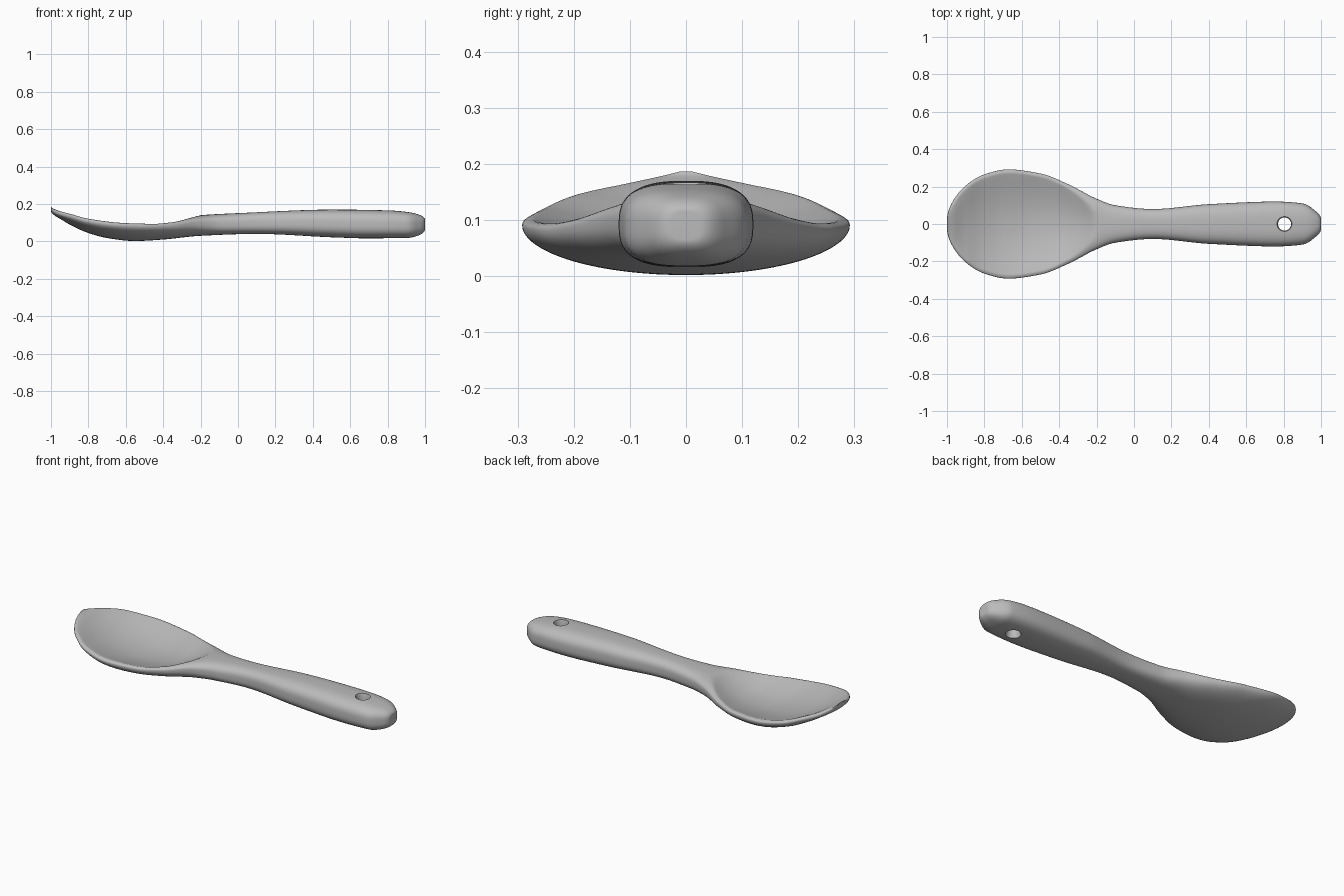
import bpy, bmesh, math

cube = bpy.data.objects.get("Cube")
if cube:
    bpy.data.objects.remove(cube)

# Outline curves along the spoon: (x, value)
WIDTH = [(-1, .02), (-.98, .1), (-.9, .205), (-.8, .265), (-.67, .292), (-.5, .27),
         (-.35, .212), (-.2, .135), (-.1, .1), (.1, .08), (.4, .106), (.75, .12),
         (.9, .11), (.97, .07), (1, .025)]
TOP = [(-1, .187), (-.9, .155), (-.8, .13), (-.6, .107), (-.45, .103), (-.35, .112),
       (-.2, .14), (0, .151), (.5, .17), (.8, .166), (.92, .155), (.97, .142), (1, .115)]
BOTTOM = [(-1, .165), (-.95, .12), (-.9, .09), (-.8, .045), (-.7, .018), (-.55, .002),
          (-.4, .01), (-.2, .03), (.1, .04), (.5, .022), (.7, .016), (.9, .018),
          (.96, .03), (1, .065)]
FLOOR = [(-1, .187), (-.97, .167), (-.9, .128), (-.8, .085), (-.7, .059), (-.55, .042),
         (-.4, .052), (-.3, .085), (-.2, .14)]
BOWL_WIDTH = [(-1, .01), (-.98, .075), (-.9, .185), (-.8, .247), (-.67, .274), (-.5, .253),
              (-.35, .19), (-.27, .13), (-.22, .07), (-.2, .01)]


def angle(x):
    return math.acos(max(-1, min(1, -x)))


def curve(points, x):
    """Smooth monotone interpolation, with the stations bunched at both ends."""
    t = [angle(p[0]) for p in points]
    v = [p[1] for p in points]
    slope = [(v[i + 1] - v[i]) / (t[i + 1] - t[i]) for i in range(len(v) - 1)]
    tangent = [slope[0]]
    for a, b in zip(slope, slope[1:]):
        tangent.append(2 * a * b / (a + b) if a * b > 0 else 0)
    tangent.append(slope[-1])
    s = max(t[0], min(t[-1], angle(x)))
    i = max(k for k in range(len(slope)) if t[k] <= s)
    h = t[i + 1] - t[i]
    u = (s - t[i]) / h
    return (v[i] * (1 + 2 * u) * (1 - u) ** 2 + v[i + 1] * u * u * (3 - 2 * u)
            + h * u * (1 - u) * (tangent[i] * (1 - u) - tangent[i + 1] * u))


def power(value, exponent):
    return math.copysign(abs(value) ** exponent, value)


def section(x, count=96):
    """Rounded cross-section, dished on top within the bowl."""
    w, top, bottom = curve(WIDTH, x), curve(TOP, x), curve(BOTTOM, x)
    blend = max(0, min(1, (x + .5) / .5))
    blend = blend * blend * (3 - 2 * blend)
    side_bowl = top - min(.022, (top - bottom) / 2)
    side = side_bowl + ((top + bottom) / 2 - side_bowl) * blend
    upper, lower = 3.2 - .4 * blend, 2 + .8 * blend
    ring = []
    for k in range(count):
        a = math.tau * k / count
        n = upper if math.sin(a) > 0 else lower
        y = w * power(math.cos(a), 2 / n)
        reach = (top - side) if math.sin(a) > 0 else (side - bottom)
        z = side + reach * power(math.sin(a), 2 / n)
        if x < -.2 and math.sin(a) > 0:
            dish = max(0, 1 - (y / curve(BOWL_WIDTH, x)) ** 2)
            z -= (top - curve(FLOOR, x)) * dish
        ring.append((x, y, z))
    return ring


def loft(name, rings):
    bm = bmesh.new()
    loops = [[bm.verts.new(p) for p in ring] for ring in rings]
    for a, b in zip(loops, loops[1:]):
        for i in range(len(a)):
            j = (i + 1) % len(a)
            bm.faces.new((a[i], a[j], b[j], b[i]))
    bm.faces.new(loops[0])
    bm.faces.new(loops[-1])
    bmesh.ops.recalc_face_normals(bm, faces=bm.faces)
    mesh = bpy.data.meshes.new(name)
    bm.to_mesh(mesh)
    bm.free()
    obj = bpy.data.objects.new(name, mesh)
    bpy.context.collection.objects.link(obj)
    return obj


# Bowl and handle in one loft
STATIONS = 140
spoon = loft("spoon", [section(-math.cos(math.pi * i / STATIONS)) for i in range(STATIONS + 1)])

# Flared hanging hole through the handle
hole = []
for z, r in [(-.05, .06), (.017, .041), (.035, .035), (.15, .035), (.168, .041), (.23, .06)]:
    hole.append([(.805 + r * math.cos(math.tau * k / 48), r * math.sin(math.tau * k / 48), z)
                 for k in range(48)])
cutter = loft("hole_cutter", hole)
cutter.hide_render = True

bpy.context.view_layer.objects.active = spoon
spoon.select_set(True)
cut = spoon.modifiers.new("hanging_hole", 'BOOLEAN')
cut.operation = 'DIFFERENCE'
cut.solver = 'EXACT'
cut.object = cutter
bpy.ops.object.modifier_apply(modifier=cut.name)
bpy.data.objects.remove(cutter)

# Plain grey finish
grey = bpy.data.materials.new("plain_grey")
grey.use_nodes = True
grey.diffuse_color = (.5, .5, .5, 1)
grey.node_tree.nodes["Principled BSDF"].inputs["Base Color"].default_value = (.5, .5, .5, 1)
spoon.data.materials.clear()
spoon.data.materials.append(grey)
bpy.ops.object.shade_smooth_by_angle(angle=math.radians(40))
